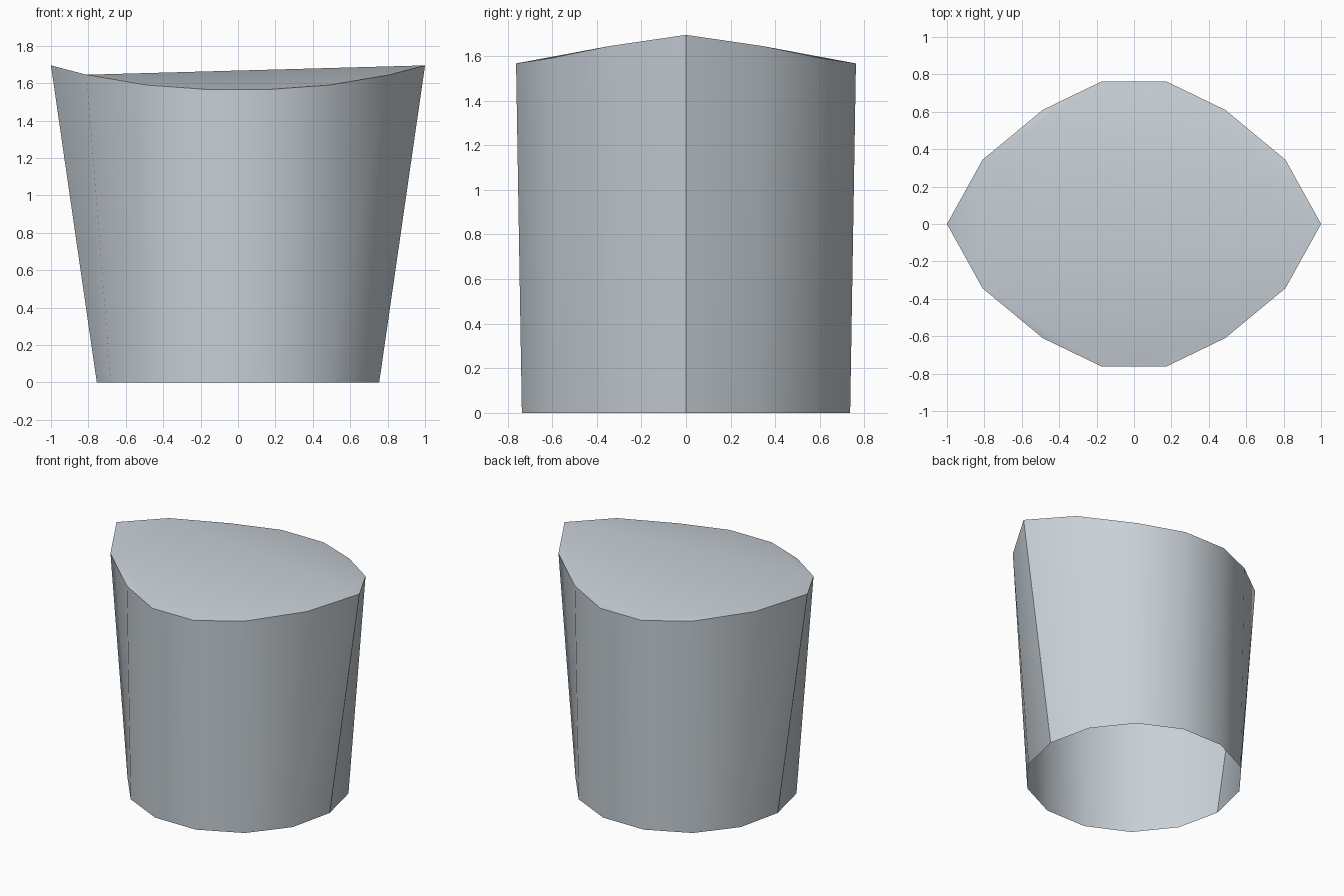
import bpy
import bmesh
import math

cube = bpy.data.objects.get("Cube")
if cube:
    bpy.data.objects.remove(cube, do_unlink=True)

SIDES = 14
BASE_RADIUS = 0.755

# One quarter of the pointed upper rim, from the +x tip towards the back
QUARTER = [(1.0, 0.0, 1.695), (0.81, 0.343, 1.645),
           (0.488, 0.61, 1.59), (0.173, 0.762, 1.567)]

# Mirror the quarter to the -x half, then to the front half
half = QUARTER + [(-x, y, z) for x, y, z in reversed(QUARTER)]
rim = half + [(x, -y, z) for x, y, z in reversed(half[1:-1])]

bm = bmesh.new()
top = [bm.verts.new(p) for p in rim]
base = []
for i in range(SIDES):
    a = math.tau * i / SIDES
    base.append(bm.verts.new((BASE_RADIUS * math.cos(a), BASE_RADIUS * math.sin(a), 0)))

# Flared wall, open underneath
for i in range(SIDES):
    j = (i + 1) % SIDES
    bm.faces.new((base[i], base[j], top[j], top[i]))

# Dished cap: corner triangles around the rim, then a fan from the +x tip
for i in range(0, SIDES, 2):
    bm.faces.new((top[i], top[i + 1], top[(i + 2) % SIDES]))
inner = top[::2]
for a, b in zip(inner[1:], inner[2:]):
    bm.faces.new((inner[0], a, b))

mesh = bpy.data.meshes.new("flared_shell")
bm.to_mesh(mesh)
bm.free()
shell = bpy.data.objects.new("flared_shell", mesh)
bpy.context.collection.objects.link(shell)

# Single pale grey colour
color = (0.58, 0.635, 0.68, 1.0)
mat = bpy.data.materials.new("pale_blue_grey")
mat.use_nodes = True
mat.diffuse_color = color
mat.node_tree.nodes["Principled BSDF"].inputs["Base Color"].default_value = color
mesh.materials.append(mat)

# Smooth wall with sharp tips and rim
bpy.ops.object.select_all(action="DESELECT")
shell.select_set(True)
bpy.context.view_layer.objects.active = shell
bpy.ops.object.shade_smooth_by_angle(angle=math.radians(30))
